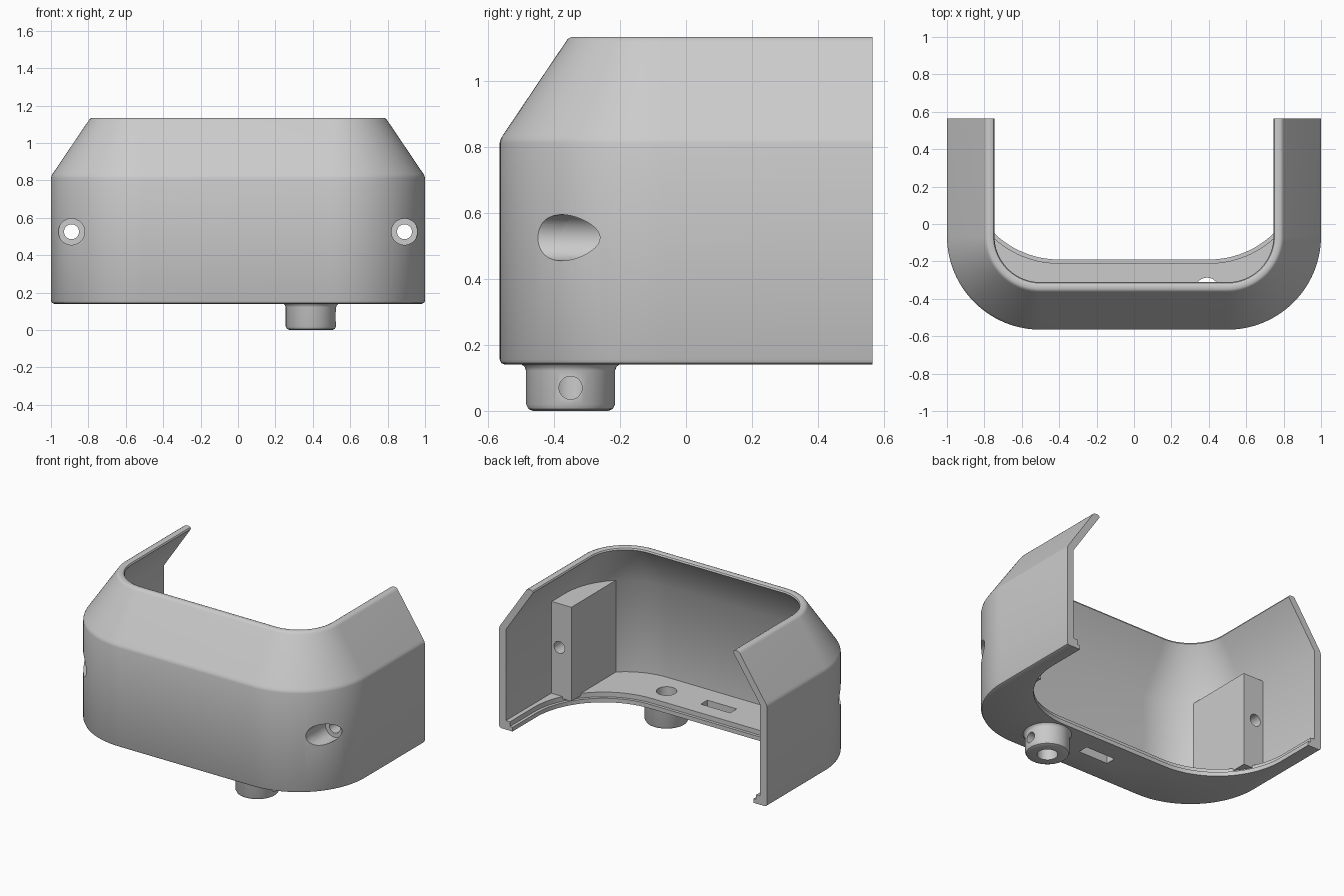
import bpy, bmesh
from math import sin, cos, pi, radians
from mathutils import Matrix

if "Cube" in bpy.data.objects:
    bpy.data.objects.remove(bpy.data.objects["Cube"])

grey = bpy.data.materials.new("plain_grey")
grey.use_nodes = True
grey.diffuse_color = (0.6, 0.6, 0.6, 1)
grey.node_tree.nodes["Principled BSDF"].inputs["Base Color"].default_value = (0.6, 0.6, 0.6, 1)

BACK = 0.565
SEGS = 28
HOLE_Z = 0.525
HOLE_X = 0.89
BOSS = (0.39, -0.35)


def finish(name, bm):
    bmesh.ops.recalc_face_normals(bm, faces=bm.faces)
    mesh = bpy.data.meshes.new(name)
    bm.to_mesh(mesh)
    bm.free()
    mesh.materials.append(grey)
    obj = bpy.data.objects.new(name, mesh)
    bpy.context.collection.objects.link(obj)
    return obj


def u_path(cx, cy, r):
    """U-shaped outline, open at the back, with two rounded front corners."""
    arc = [(cx + r * cos(a), cy - r * sin(a))
           for a in (i * pi / 2 / SEGS for i in range(SEGS + 1))]
    half = [(cx + r, BACK)] + arc
    return half + [(-x, y) for x, y in reversed(half)]


def loft(name, rows):
    """Closed ring of outlines, with flat caps on both ends."""
    bm = bmesh.new()
    grid = [[bm.verts.new((x, y, z)) for x, y in path] for path, z in rows]
    for a, b in zip(grid, grid[1:] + grid[:1]):
        for i in range(len(a) - 1):
            bm.faces.new((a[i], a[i + 1], b[i + 1], b[i]))
    bm.faces.new([row[0] for row in grid])
    bm.faces.new([row[-1] for row in grid])
    return finish(name, bm)


def cylinder(name, r, centre, length, axis="Z"):
    bm = bmesh.new()
    bmesh.ops.create_cone(bm, cap_ends=True, segments=40, radius1=r, radius2=r, depth=length)
    if axis != "Z":
        turn = Matrix.Rotation(pi / 2, 4, "X" if axis == "Y" else "Y")
        bmesh.ops.transform(bm, matrix=turn, verts=bm.verts)
    bmesh.ops.translate(bm, vec=centre, verts=bm.verts)
    return finish(name, bm)


def cut(obj, cutters):
    bpy.context.view_layer.objects.active = obj
    for c in cutters:
        mod = obj.modifiers.new("cut", "BOOLEAN")
        mod.operation = "DIFFERENCE"
        mod.solver = "EXACT"
        mod.object = c
        bpy.ops.object.modifier_apply(modifier=mod.name)


# Shell wall: offset from the outer outline, and height
wall = [(0.016, 0.14), (0.005, 0.145), (0, 0.156), (0, 0.812), (0.003, 0.824),
        (0.01, 0.836), (0.2, 1.118), (0.207, 1.128), (0.217, 1.133),
        (0.238, 1.133), (0.249, 1.128), (0.254, 1.118), (0.05, 0.815), (0.05, 0.2)]
rows = [(u_path(0.5, -0.065, 0.5 - d), z) for d, z in wall]
# Stepped floor flange with a wider rounded opening
rows += [(u_path(0.4, 0.31, r), z) for r, z in
         [(0.52, 0.2), (0.52, 0.168), (0.5, 0.168), (0.5, 0.14)]]
shell = loft("shell", rows)


# Screw blocks inside the front corners
def screw_block(name, side):
    arc = [(0.5 + 0.47 * cos(a), -0.065 - 0.47 * sin(a))
           for a in (radians(50) * i / 12 for i in range(13))]
    outline = [(0.8, 0.08), (0.97, 0.08)] + arc
    bm = bmesh.new()
    face = bm.faces.new([bm.verts.new((side * x, y, 0.185)) for x, y in outline])
    up = bmesh.ops.extrude_face_region(bm, geom=[face])["geom"]
    bmesh.ops.translate(bm, vec=(0, 0, 0.635),
                        verts=[v for v in up if isinstance(v, bmesh.types.BMVert)])
    return finish(name, bm)


blocks = {s: screw_block(n, s) for n, s in (("left_screw_block", 1), ("right_screw_block", -1))}

# Round boss under the floor, with rounded rim and root fillet
profile = [(0, 0), (0.115, 0), (0.128, 0.006), (0.135, 0.02), (0.135, 0.122),
           (0.139, 0.133), (0.148, 0.141), (0, 0.141)]
bm = bmesh.new()
verts = [bm.verts.new((r, 0, z)) for r, z in profile]
edges = [bm.edges.new(pair) for pair in zip(verts, verts[1:])]
bmesh.ops.spin(bm, geom=verts + edges, cent=(0, 0, 0), axis=(0, 0, 1),
               angle=2 * pi, steps=48, use_merge=False)
bmesh.ops.remove_doubles(bm, verts=bm.verts, dist=0.0005)
bmesh.ops.translate(bm, vec=(*BOSS, 0), verts=bm.verts)
boss = finish("boss", bm)

# Cutters: screw bores, boss bore, boss side hole and floor slot
bores = []
for side, block in blocks.items():
    pair = [cylinder("counterbore_cutter", 0.07, (side * HOLE_X, -0.52, HOLE_Z), 0.56, "Y"),
            cylinder("screw_hole_cutter", 0.04, (side * HOLE_X, -0.2, HOLE_Z), 0.8, "Y")]
    cut(block, pair)
    bores += pair
boss_bore = cylinder("boss_bore_cutter", 0.063, (*BOSS, 0.1), 0.5)
side_hole = cylinder("side_hole_cutter", 0.035, (BOSS[0] + 0.12, BOSS[1], 0.07), 0.22, "X")
bm = bmesh.new()
bmesh.ops.create_cube(bm, size=1)
bmesh.ops.scale(bm, vec=(0.22, 0.07, 0.3), verts=bm.verts)
bmesh.ops.translate(bm, vec=(0, BOSS[1], 0.17), verts=bm.verts)
slot = finish("slot_cutter", bm)
cut(shell, bores + [boss_bore, slot])
cut(boss, [boss_bore, side_hole])
for c in bores + [boss_bore, side_hole, slot]:
    bpy.data.objects.remove(c)

# Smooth the rounded surfaces, keep hard edges
bpy.ops.object.select_all(action="DESELECT")
for obj in [shell, boss, *blocks.values()]:
    obj.select_set(True)
bpy.context.view_layer.objects.active = shell
bpy.ops.object.shade_smooth_by_angle(angle=radians(35))
